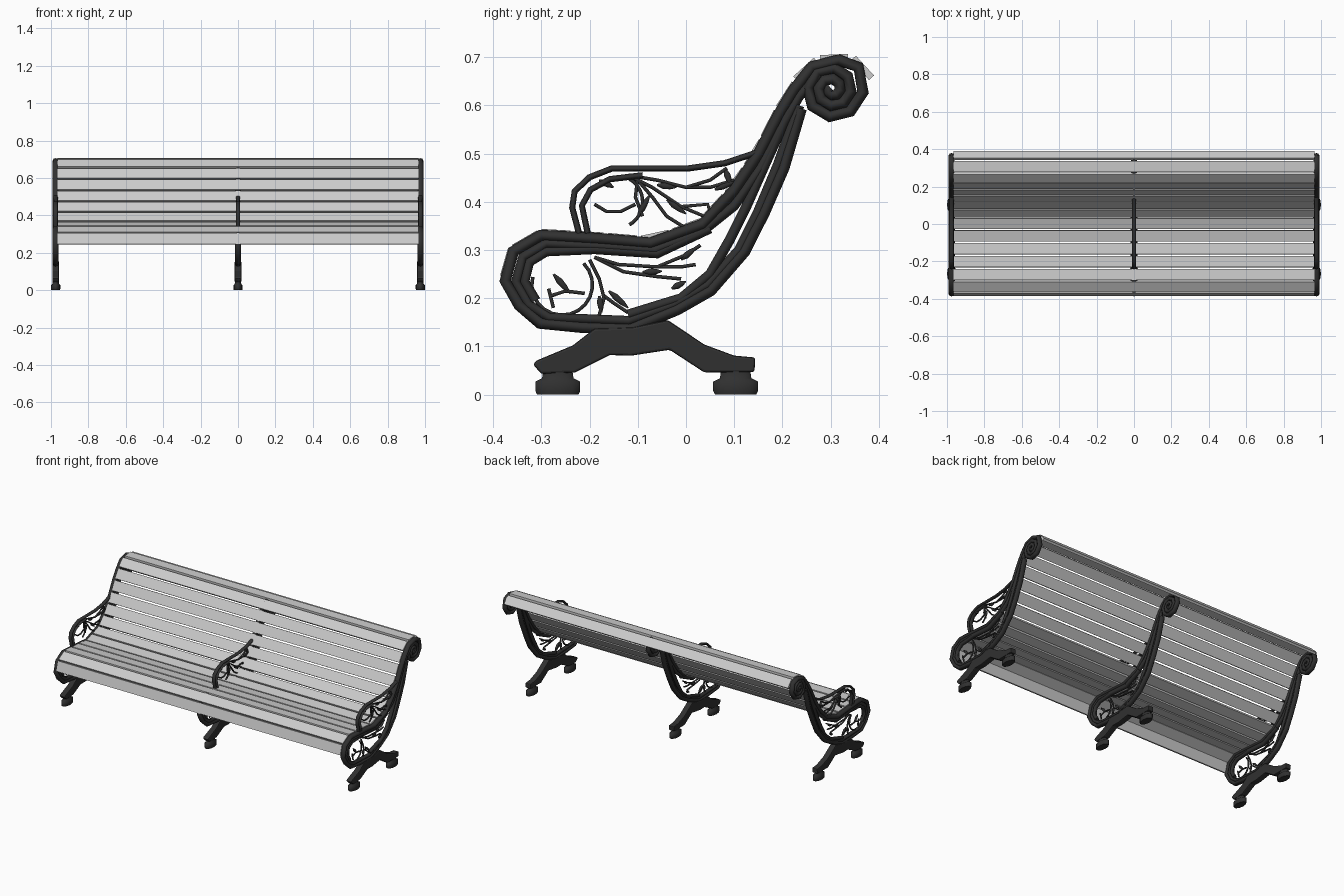
import bpy, bmesh, math
from mathutils import Vector as V

if "Cube" in bpy.data.objects:
    bpy.data.objects.remove(bpy.data.objects["Cube"])

iron = bpy.data.materials.new("dark_iron")
iron.diffuse_color = (0.03, 0.03, 0.03, 1)
iron.use_nodes = True
iron.node_tree.nodes["Principled BSDF"].inputs["Base Color"].default_value = iron.diffuse_color
FRAMES = {"left": -0.975, "middle": 0.0, "right": 0.975}


def place(name, data, sx=1.0):
    """Put one copy of the data on each of the three frames."""
    data.materials.append(iron)
    for side, x in FRAMES.items():
        ob = bpy.data.objects.new(f"{side}_{name}", data)
        ob.location.x = x
        ob.scale.x = sx
        bpy.context.collection.objects.link(ob)
        if data.id_type == 'MESH':
            m = ob.modifiers.new("bevel", 'BEVEL')
            m.width, m.segments = 0.006, 2


def tubes(name, paths, depth, sx=1.0, res=2):
    """paths: list of (points (y, z), radius factors or None)."""
    cu = bpy.data.curves.new(name, 'CURVE')
    cu.dimensions = '3D'
    cu.bevel_depth, cu.bevel_resolution, cu.use_fill_caps = depth, res, True
    for pts, radii in paths:
        s = cu.splines.new('POLY')
        s.points.add(len(pts) - 1)
        for i, (y, z) in enumerate(pts):
            s.points[i].co = (0, y, z, 1)
            s.points[i].radius = radii[i] if radii else 1.0
    place(name, cu, sx)


def inset(pts, d):
    out = []
    for i, p in enumerate(pts):
        t = (V(pts[min(i + 1, len(pts) - 1)]) - V(pts[max(i - 1, 0)])).normalized()
        out.append(tuple(V(p) - V((-t.y, t.x)) * d))
    return out


# Side outline: underside from back to front, then seat, back and scroll
under = [(.25, .59), (.214, .467), (.173, .373), (.131, .29), (.059, .207),
         (-.013, .166), (-.113, .125), (-.215, .128), (-.307, .137), (-.355, .178)]
over = [(-.387, .235), (-.367, .305), (-.303, .342), (-.179, .335), (-.075, .326),
        (.028, .363), (.09, .43), (.142, .508), (.183, .588), (.215, .64),
        (.255, .69), (.317, .706), (.367, .687), (.379, .63)]
spiral = []
for k in range(21):
    a = math.radians(-50 - 45 * k)
    r = .059 - .0225 * k / 8
    spiral.append((.303 + max(r, .004) * math.cos(a), .633 + max(r, .004) * math.sin(a)))
tubes("outer_frame_rail", [(inset(under + over, .012) + spiral, None)], .0122, 1.3)

# Inner rails running parallel to the outline
inner = [(.275, .665), (.235, .62), (.195, .55), (.155, .47), (.1, .392), (.03, .336),
         (-.065, .3), (-.18, .308), (-.29, .314), (-.338, .286), (-.353, .235),
         (-.328, .188), (-.285, .16), (-.12, .153), (-.025, .187), (.045, .228),
         (.11, .3), (.15, .38), (.19, .475), (.235, .6)]
third = [(-.12, .166), (-.01, .2), (.05, .25), (.09, .32), (.125, .39), (.165, .48), (.215, .59)]
front = [(.05, .345), (-.06, .293), (-.19, .302), (-.29, .297), (-.325, .275),
         (-.335, .235), (-.312, .195)]
tubes("inner_frame_rail", [(inner, None), (third, None), (front, None)], .0105, 1.2)

# Armrest loop
arm = [(.15, .503), (.08, .48), (.003, .469), (-.154, .469), (-.2, .451),
       (-.231, .422), (-.236, .388), (-.222, .335)]
arm_in = [(-.09, .455), (-.158, .447), (-.198, .425), (-.216, .392), (-.204, .335)]
tubes("armrest", [(arm, None), (arm_in, None)], .0065, 1.8)


# Scrollwork: thin rings, stems and leaves
def ring(cy, cz, r, a0, a1, n=14):
    return [(cy + r * math.cos(math.radians(a0 + (a1 - a0) * i / n)),
             cz + r * math.sin(math.radians(a0 + (a1 - a0) * i / n))) for i in range(n + 1)]


stems = [
    [(-.12, .455), (-.07, .43), (-.01, .39), (.05, .365), (.075, .375)],
    [(-.12, .455), (-.06, .445), (0, .43), (.05, .43), (.1, .445)],
    [(-.1, .445), (-.07, .41), (-.04, .37), (.0, .345)],
    [(0, .43), (.05, .445), (.085, .47)],
    [(-.01, .39), (.045, .395), (.055, .36)],
    [(-.1, .45), (-.105, .41), (-.09, .37)],
    [(-.19, .395), (-.165, .38), (-.135, .38), (-.105, .395)],
    [(-.19, .285), (-.14, .27), (-.06, .265), (.0, .29), (.03, .31)],
    [(-.19, .285), (-.13, .255), (-.06, .245), (-.01, .24)],
    [(-.2, .28), (-.18, .24), (-.17, .2), (-.18, .165)],
    [(-.17, .205), (-.15, .19), (-.12, .17)],
    [(-.06, .265), (-.01, .265), (.02, .27)],
    [(-.285, .22), (-.275, .18)],
    [(-.28, .205), (-.25, .215), (-.21, .21)],
]
tubes("scrollwork", [(s, None) for s in stems]
      + [(ring(-.257, .228, .063, 45, -195), None), (ring(-.145, .4, .055, 60, -60), None)],
      .0042, 1.3, 1)
leaves = [((-.1, .37), (-.075, .415)), ((-.06, .435), (-.02, .43)), ((.06, .425), (.105, .445)),
          ((.08, .47), (.095, .43)), ((-.04, .405), (.0, .375)), ((-.18, .445), (-.15, .43)),
          ((-.09, .254), (-.05, .256)), ((-.03, .22), (.0, .235)), ((-.01, .28), (.02, .305)),
          ((-.275, .25), (-.24, .21)), ((-.16, .215), (-.12, .18)), ((-.18, .205), (-.175, .17))]
tubes("leaves", [([tuple(V(a).lerp(V(b), t)) for t in (0, .35, .7, 1)], (.3, 1, .8, .2))
                 for a, b in leaves], .008, 1.0, 1)

# Arched leg casting
leg = [(-.317, .062), (-.3, .043), (-.23, .046), (-.158, .082), (-.113, .081), (-.034, .093),
       (.038, .046), (.142, .047), (.144, .077), (.1, .081), (.038, .104), (-.038, .155),
       (-.11, .14), (-.19, .137), (-.235, .102), (-.312, .07)]
bm = bmesh.new()
f = bm.faces.new([bm.verts.new((-.018, y, z)) for y, z in leg])
ext = bmesh.ops.extrude_face_region(bm, geom=[f])
bmesh.ops.translate(bm, vec=(.036, 0, 0),
                    verts=[g for g in ext["geom"] if isinstance(g, bmesh.types.BMVert)])
bmesh.ops.recalc_face_normals(bm, faces=bm.faces)
me = bpy.data.meshes.new("leg")
bm.to_mesh(me)
bm.free()
place("leg", me)

# Rounded foot pads
foot_z = (0, .008, .027, .034, .05)
foot_r = (.92, 1, 1, .7, .65)
tubes("feet", [([(y, z) for z in foot_z], foot_r) for y in (-.266, .103)], .049, .51, 3)

# Slats laid along the seat and back outline
path = [V(p) for p in [(-.385, .243)] + over[1:-1] + [(.384, .65)]]
lengths = [(b - a).length for a, b in zip(path, path[1:])]


def at(s):
    for a, b, l in zip(path, path[1:], lengths):
        if s <= l:
            return a.lerp(b, s / l)
        s -= l
    return path[-1]


N = 15
pitch = sum(lengths) / N
THICK = .014
for i in range(N):
    a, b = at(i * pitch + .004), at((i + 1) * pitch - .005)
    d = (b - a).normalized()
    n = V((-d.y, d.x))
    mid = (a + b) / 2
    sag = max(0, (at((i + .5) * pitch) - mid).dot(n))
    c = mid + n * (sag + .002 - THICK / 2)
    bpy.ops.mesh.primitive_cube_add(size=1, location=(0, c.x, c.y),
                                    rotation=(math.atan2(d.y, d.x), 0, 0))
    ob = bpy.context.object
    ob.name = f"slat_{i + 1}"
    ob.scale = (1.93, (b - a).length, THICK)
